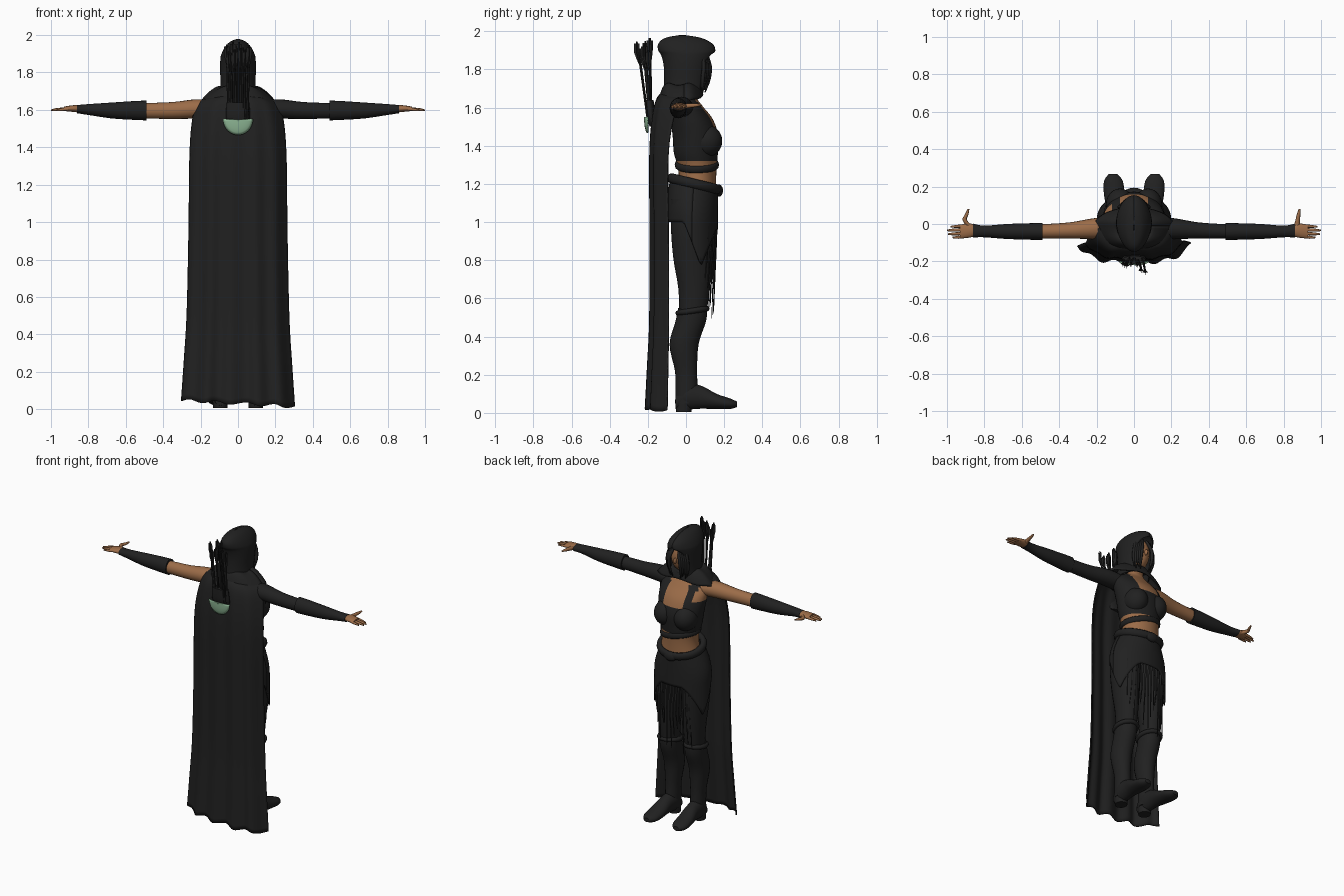
import bpy, bmesh, math, random
from mathutils import Vector

random.seed(4)
if bpy.data.objects.get("Cube"):
    bpy.data.objects.remove(bpy.data.objects["Cube"])


def material(name, rgb):
    m = bpy.data.materials.new(name)
    m.use_nodes = True
    m.diffuse_color = (*rgb, 1)
    bsdf = m.node_tree.nodes["Principled BSDF"]
    bsdf.inputs["Base Color"].default_value = (*rgb, 1)
    bsdf.inputs["Roughness"].default_value = 0.9
    return m


BLACK = material("black cloth", (0.015, 0.015, 0.015))
SKIN = material("brown skin", (0.33, 0.15, 0.065))
GREEN = material("pale green", (0.27, 0.47, 0.3))


def finish(ob, mats):
    for m in mats:
        ob.data.materials.append(m)
    bpy.ops.object.select_all(action="DESELECT")
    ob.select_set(True)
    bpy.context.view_layer.objects.active = ob
    bpy.ops.object.shade_smooth_by_angle(angle=math.radians(50))
    return ob


def sheet(name, f, nu, nv, mats, closed=False, rule=None, thick=0):
    """Grid surface from f(u, v); closed wraps u and caps both ends."""
    bm = bmesh.new()
    cols = nu if closed else nu + 1
    grid = [[bm.verts.new(f(i / nu, j / nv)) for i in range(cols)] for j in range(nv + 1)]
    for j in range(nv):
        for i in range(nu):
            k = (i + 1) % cols
            bm.faces.new((grid[j][i], grid[j][k], grid[j + 1][k], grid[j + 1][i]))
    if closed:
        bm.faces.new(grid[0])
        bm.faces.new(grid[-1])
    bmesh.ops.recalc_face_normals(bm, faces=bm.faces)
    if rule:
        for face in bm.faces:
            face.material_index = rule(face.calc_center_median())
    me = bpy.data.meshes.new(name)
    bm.to_mesh(me)
    bm.free()
    ob = bpy.data.objects.new(name, me)
    bpy.context.collection.objects.link(ob)
    if thick:
        ob.modifiers.new("thickness", "SOLIDIFY").thickness = thick
    return finish(ob, mats)


def blend(rows, t):
    """Smooth interpolation through a list of rows."""
    t *= len(rows) - 1
    i = min(int(t), len(rows) - 2)
    t -= i
    a, b, c, d = (rows[max(0, min(len(rows) - 1, i + k))] for k in (-1, 0, 1, 2))
    return [q + t / 2 * (r - p + t * (2 * p - 5 * q + 4 * r - s + t * (3 * (q - r) + s - p)))
            for p, q, r, s in zip(a, b, c, d)]


def loft(name, rows, mat, axis="Z", n=20, steps=4, side=1, rule=None):
    """Rows are x, y, z and two radii of ellipses square to the axis."""
    def f(u, v):
        x, y, z, ra, rb = blend(rows, v)
        ca, sb = ra * math.cos(u * math.tau), rb * math.sin(u * math.tau)
        off = {"Z": (ca, sb, 0), "X": (0, ca, sb), "Y": (ca, 0, sb)}[axis]
        return (side * (x + off[0]), y + off[1], z + off[2])
    mats = mat if isinstance(mat, list) else [mat]
    return sheet(name, f, n, steps * (len(rows) - 1), mats, True, rule)


def ball(name, loc, scale, mat):
    bpy.ops.mesh.primitive_uv_sphere_add(segments=24, ring_count=14, radius=1, location=loc)
    ob = bpy.context.object
    ob.name, ob.scale = name, scale
    return finish(ob, [mat])


def ring(name, loc, rx, ry, r, mat, rot=(0, 0, 0), flat=1.0):
    bpy.ops.mesh.primitive_torus_add(location=loc, rotation=rot, major_segments=32,
                                     minor_segments=8, major_radius=1, minor_radius=r / rx)
    ob = bpy.context.object
    ob.name, ob.scale = name, (rx, ry, rx * flat)
    return finish(ob, [mat])


# Torso with cropped top, square neckline and one bare shoulder
def torso_rule(c):
    if c.z < 1.315 or c.z > 1.68:
        return 1
    neckline = c.y > 0 and abs(c.x) < 0.075 and c.z > 1.5
    shoulder = c.x < -0.125 and c.z > 1.54
    return 1 if neckline or shoulder else 0


loft("torso", [(0, .05, 1.1, .16, .11), (0, .058, 1.2, .13, .1), (0, .06, 1.28, .122, .1),
               (0, .052, 1.36, .14, .115), (0, .05, 1.45, .155, .12), (0, .03, 1.54, .165, .11),
               (0, 0, 1.61, .16, .085), (0, -.01, 1.66, .09, .06), (0, .01, 1.69, .047, .05),
               (0, .02, 1.77, .045, .05)], [BLACK, SKIN], n=40, steps=6, rule=torso_rule)
for s, tag in ((1, "left"), (-1, "right")):
    ball(tag + "_bust", (s * .075, .105, 1.425), (.075, .085, .085), BLACK)
ring("belly_strap", (0, .057, 1.3), .126, .106, .012, BLACK, (0, .2, 0), 1.6)
ring("choker", (0, .015, 1.705), .05, .054, .012, BLACK)

# Arms: both forearms covered, only the left upper arm sleeved
for s, tag in ((1, "left"), (-1, "right")):
    upper = [(.12, -.02, 1.6, .06, .05), (.22, -.025, 1.605, .055, .052),
             (.35, -.035, 1.597, .043, .045), (.51, -.04, 1.595, .038, .041)]
    loft(tag + "_upper_arm", upper, BLACK if s > 0 else SKIN, "X", side=s)
    loft(tag + "_gauntlet", [(.49, -.04, 1.597, .046, .053), (.56, -.04, 1.597, .044, .05),
                             (.68, -.04, 1.597, .04, .042), (.8, -.04, 1.602, .031, .029),
                             (.86, -.035, 1.604, .037, .022)], BLACK, "X", side=s)
    loft(tag + "_palm", [(.84, -.035, 1.605, .026, .02), (.88, -.035, 1.607, .038, .018),
                         (.93, -.04, 1.606, .036, .012)], SKIN, "X", side=s)
    for k, reach in enumerate((.97, .995, 1.0, .98)):
        y = -.07 + .02 * k if k else -.068
        loft(f"{tag}_finger_{k}", [(.91, y, 1.605, .009, .009), (reach - .03, y - .003, 1.602, .008, .008),
                                   (reach, y - .004, 1.598, .004, .004)], SKIN, "X", 8, 2, s)
    loft(tag + "_thumb", [(.87, -.02, 1.605, .018, .014), (.905, .02, 1.61, .012, .012),
                          (.895, .05, 1.612, .01, .009), (.885, .08, 1.615, .005, .005)],
         SKIN, "Y", 10, 3, s) if s < 0 else loft(
        tag + "_thumb", [(.87, -.02, 1.605, .018, .014), (.875, .02, 1.61, .012, .012),
                         (.88, .05, 1.612, .01, .009), (.885, .08, 1.615, .005, .005)],
        SKIN, "Y", 10, 3, s)

# Legs and boots
for s, tag in ((1, "left"), (-1, "right")):
    loft(tag + "_leg", [(.085, .025, 1.12, .085, .105), (.095, .03, .95, .088, .108),
                        (.095, .035, .8, .078, .1), (.095, .042, .65, .066, .082),
                        (.095, .035, .5, .058, .07)], BLACK, side=s)
    loft(tag + "_boot_shaft", [(.095, .035, .55, .066, .076), (.095, .025, .48, .066, .08),
                               (.095, -.01, .36, .062, .076), (.095, 0, .22, .048, .058),
                               (.095, .003, .13, .046, .058), (.095, -.002, .05, .045, .055)], BLACK, side=s)
    ring(tag + "_boot_cuff", (s * .095, .034, .535), .066, .074, .015, BLACK, (.15, 0, 0))
    loft(tag + "_foot", [(.095, -.055, .055, .03, .035), (.096, 0, .085, .047, .068),
                         (.1, .08, .082, .047, .06), (.106, .16, .06, .055, .04),
                         (.11, .23, .048, .05, .028), (.112, .268, .045, .022, .014)], BLACK, "Y", side=s)
    loft(tag + "_heel", [(.095, -.012, .005, .038, .04), (.095, -.01, .06, .042, .045)], BLACK, side=s)


# Skirt: long points at both sides, cut high at front and back
def skirt(u, v):
    a = u * math.tau
    front = math.sin(a)
    point = max(0, 1 - abs(front - .3) / .62)
    hem = (.96 if front > .3 else 1.0) - .21 * point
    top = 1.2 - .03 * front
    z = top + (hem - top) * v
    swell = math.sin(min(1, (top - z) / .19) * math.pi / 2)
    return ((.138 + .06 * swell) * math.cos(a), .042 - .01 * swell + (.125 + .01 * swell) * front, z)


sheet("skirt", skirt, 64, 12, [BLACK], thick=.008)
ring("belt", (0, .045, 1.2), .142, .128, .022, BLACK, (-.24, 0, 0), 1.2)
ball("belt_buckle", (0, .172, 1.165), (.045, .022, .032), BLACK)

# Fringe hanging across the front
for k in range(13):
    x = -.12 + k * .0225
    y = .032 + .135 * math.sqrt(1 - (x / .2) ** 2)
    end = random.uniform(.48, .72)
    loft(f"fringe_{k}", [(x, y - .005, .98, .007, .004), (x, y - .012, .8, .006, .004),
                         (x + random.uniform(-.01, .01), y - .022, end, .003, .002)], BLACK, n=6, steps=2)


# Cape: rounded over the shoulders, flat back with soft folds
CAPE = [(.13, -.01, -.1, 1.70), (.215, -.03, -.15, 1.655), (.245, -.07, -.175, 1.55),
        (.26, -.1, -.188, 1.35), (.265, -.1, -.185, .95), (.275, -.1, -.185, .5),
        (.29, -.105, -.195, .25), (.305, -.11, -.205, .03)]


def cape(u, v):
    w, edge, back, z = blend(CAPE, v)
    t = 2 * u - 1
    arch = max(0, 1 - abs(t) ** 3.5)
    y = edge + (back - edge) * arch + .012 * v * math.sin(t * 15)
    z -= .035 * abs(t) * (1 - v) ** 6
    return (w * math.copysign(abs(t) ** .9, t), y, z - .018 * v * t + .008 * v * math.sin(t * 13))


sheet("cape", cape, 48, 36, [BLACK], thick=.008)


# Cowl resting on the shoulders
def cowl(u, v):
    a = u * math.tau
    f = math.sin(a)
    spread = v ** .8
    rx, ry = .088 + .125 * spread, .1 + .04 * spread
    z = 1.725 - .1 * v ** 1.4 + (.035 * v * max(0, f)) + .006 * math.sin(5 * a)
    return (rx * math.cos(a), -.01 + ry * f * (.72 if f > 0 else 1), z)


sheet("cowl", cowl, 48, 8, [BLACK], thick=.008)

# Hood: y centre, z, side radius, depth radius and half opening angle
HOOD = [(-.01, 1.66, .1, .11, .75), (0, 1.74, .094, .115, .78), (.005, 1.82, .096, .122, .75),
        (.008, 1.875, .094, .138, .5), (.004, 1.9, .088, .15, .04), (-.003, 1.935, .07, .142, .01),
        (-.015, 1.965, .042, .095, .01), (-.02, 1.98, .004, .015, .01)]


def hood(u, v):
    cy, z, rx, ry, gap = blend(HOOD, v)
    a = (2 * u - 1) * (math.pi - max(gap, 0))
    return (rx * math.sin(a), cy - ry * math.cos(a), z)


sheet("hood", hood, 40, 28, [BLACK], thick=.006)

# Head, face and hair
ball("head", (0, .03, 1.815), (.07, .088, .11), SKIN)
ball("nose", (0, .115, 1.8), (.01, .018, .02), SKIN)
ball("hair_cap", (0, .015, 1.835), (.078, .092, .1), BLACK)
for s, tag in ((1, "left"), (-1, "right")):
    ball(tag + "_eye", (s * .027, .102, 1.825), (.014, .006, .007), BLACK)
    for k in range(5):
        x = .03 + .009 * k
        loft(f"{tag}_hair_lock_{k}", [(x - .015, .1 - .004 * k, 1.89, .01, .012),
                                      (x + .008, .125 - .008 * k, 1.82, .011, .01),
                                      (x + .012, .12 - .008 * k, 1.75, .009, .01),
                                      (x, .1 - .004 * k, 1.68 + .012 * (k % 3), .002, .003)],
             BLACK, n=8, steps=3, side=s)

# Quiver with a green half-round pocket
def pocket(u, v):
    a = math.pi * (1 + u)
    return (.08 * v * math.cos(a), -.2 - .02 * math.sqrt(1 - v * v * .95), 1.55 + .085 * v * math.sin(a))


sheet("quiver_pocket", pocket, 20, 6, [GREEN], thick=.008)
loft("quiver", [(0, -.17, 1.5, .05, .02), (0, -.185, 1.56, .065, .025), (0, -.192, 1.64, .06, .022)], BLACK)

# Arrows fanning out of the quiver, each with crossed fletching
for k in range(12):
    x = -.055 + .01 * k
    depth = random.uniform(-.022, .022)
    top = random.uniform(1.9, 1.975)
    y0, y1 = -.19 + depth * .5, -.222 + depth * 1.8
    loft(f"arrow_{k}", [(x * .9, y0, 1.53, .007, .006), (x * 1.1, y1, top, .005, .005)], BLACK, n=6, steps=1)
    for tag, ra, rb in (("wide", .014, .002), ("deep", .002, .014)):
        base = Vector((x * .9, y0, 1.53)).lerp(Vector((x * 1.1, y1, top)), .68)
        loft(f"fletching_{tag}_{k}", [(*base, .002, .002), (x * 1.08, y1, top - .06, ra, rb),
                                      (x * 1.1, y1, top - .012, ra, rb)], BLACK, n=8, steps=1)
